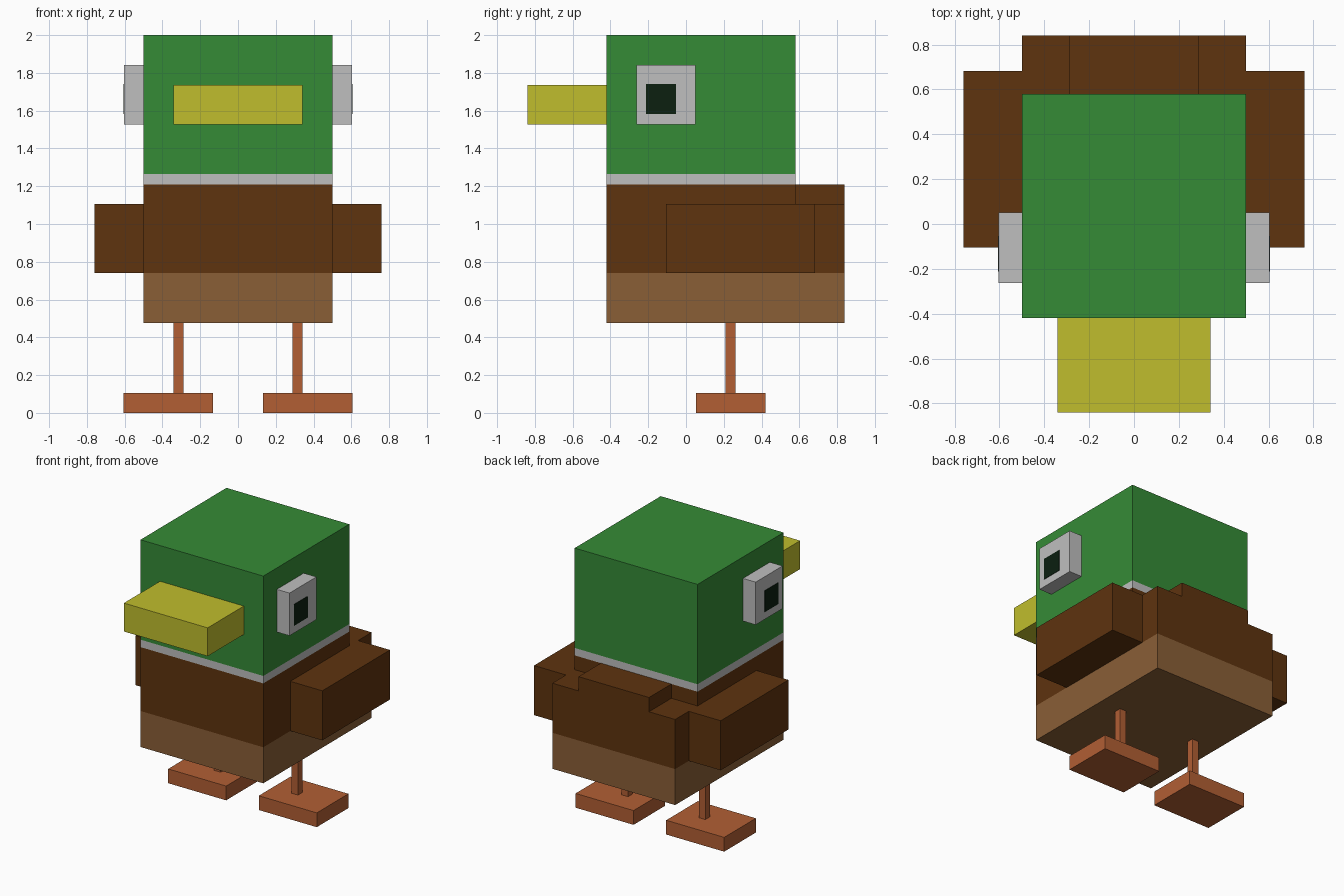
import bpy
import bmesh

cube = bpy.data.objects.get("Cube")
if cube:
    bpy.data.objects.remove(cube, do_unlink=True)


def material(name, rgb):
    m = bpy.data.materials.new(name)
    m.use_nodes = True
    m.diffuse_color = (*rgb, 1)
    bsdf = next(n for n in m.node_tree.nodes if n.type == 'BSDF_PRINCIPLED')
    bsdf.inputs["Base Color"].default_value = (*rgb, 1)
    bsdf.inputs["Roughness"].default_value = 0.9
    return m


GREEN = material("head green", (0.036, 0.258, 0.037))
GREY = material("light grey", (0.52, 0.52, 0.52))
DARK = material("dark brown", (0.112, 0.033, 0.0045))
TAN = material("tan brown", (0.254, 0.114, 0.037))
YELLOW = material("beak yellow", (0.527, 0.515, 0.026))
ORANGE = material("leg orange", (0.445, 0.114, 0.034))
BLACK = material("pupil black", (0.0035, 0.014, 0.005))


def prism(name, outline, z0, z1, mat):
    """Extrude an xy outline from z0 to z1."""
    bm = bmesh.new()
    face = bm.faces.new([bm.verts.new((x, y, z0)) for x, y in outline])
    top = bmesh.ops.extrude_face_region(bm, geom=[face])["geom"]
    for v in top:
        if isinstance(v, bmesh.types.BMVert):
            v.co.z = z1
    bmesh.ops.recalc_face_normals(bm, faces=bm.faces)
    mesh = bpy.data.meshes.new(name)
    bm.to_mesh(mesh)
    bm.free()
    mesh.materials.append(mat)
    ob = bpy.data.objects.new(name, mesh)
    bpy.context.collection.objects.link(ob)
    return ob


def box(name, x, y, z, mat):
    outline = [(x[0], y[0]), (x[1], y[0]), (x[1], y[1]), (x[0], y[1])]
    return prism(name, outline, z[0], z[1], mat)


def pair(name, x, y, z, mat):
    """A box on the left (+x) and its mirror on the right."""
    box("left_" + name, x, y, z, mat)
    box("right_" + name, (-x[1], -x[0]), y, z, mat)


W, FRONT, NECK, BACK = 0.5, -0.42, 0.58, 0.84

# Body: pale belly, dark torso, and a raised chest with a narrower tail
box("belly", (-W, W), (FRONT, BACK), (0.475, 0.74), TAN)
box("torso", (-W, W), (FRONT, BACK), (0.74, 1.105), DARK)
T = 0.287
prism("chest_and_tail",
      [(-W, FRONT), (W, FRONT), (W, NECK), (T, NECK), (T, BACK),
       (-T, BACK), (-T, NECK), (-W, NECK)], 1.105, 1.21, DARK)
pair("wing", (W, 0.76), (-0.105, 0.682), (0.74, 1.105), DARK)

# Head
box("collar", (-W, W), (FRONT, NECK), (1.21, 1.265), GREY)
box("head", (-W, W), (FRONT, NECK), (1.265, 2.0), GREEN)
box("beak", (-0.341, 0.341), (-0.84, FRONT), (1.528, 1.737), YELLOW)
pair("eye", (W, 0.603), (-0.262, 0.051), (1.528, 1.842), GREY)
pair("pupil", (0.603, 0.606), (-0.212, -0.054), (1.583, 1.74), BLACK)

# Legs and feet
pair("leg", (0.288, 0.341), (0.21, 0.262), (0.105, 0.475), ORANGE)
pair("foot", (0.133, 0.605), (0.052, 0.42), (0.0, 0.105), ORANGE)
